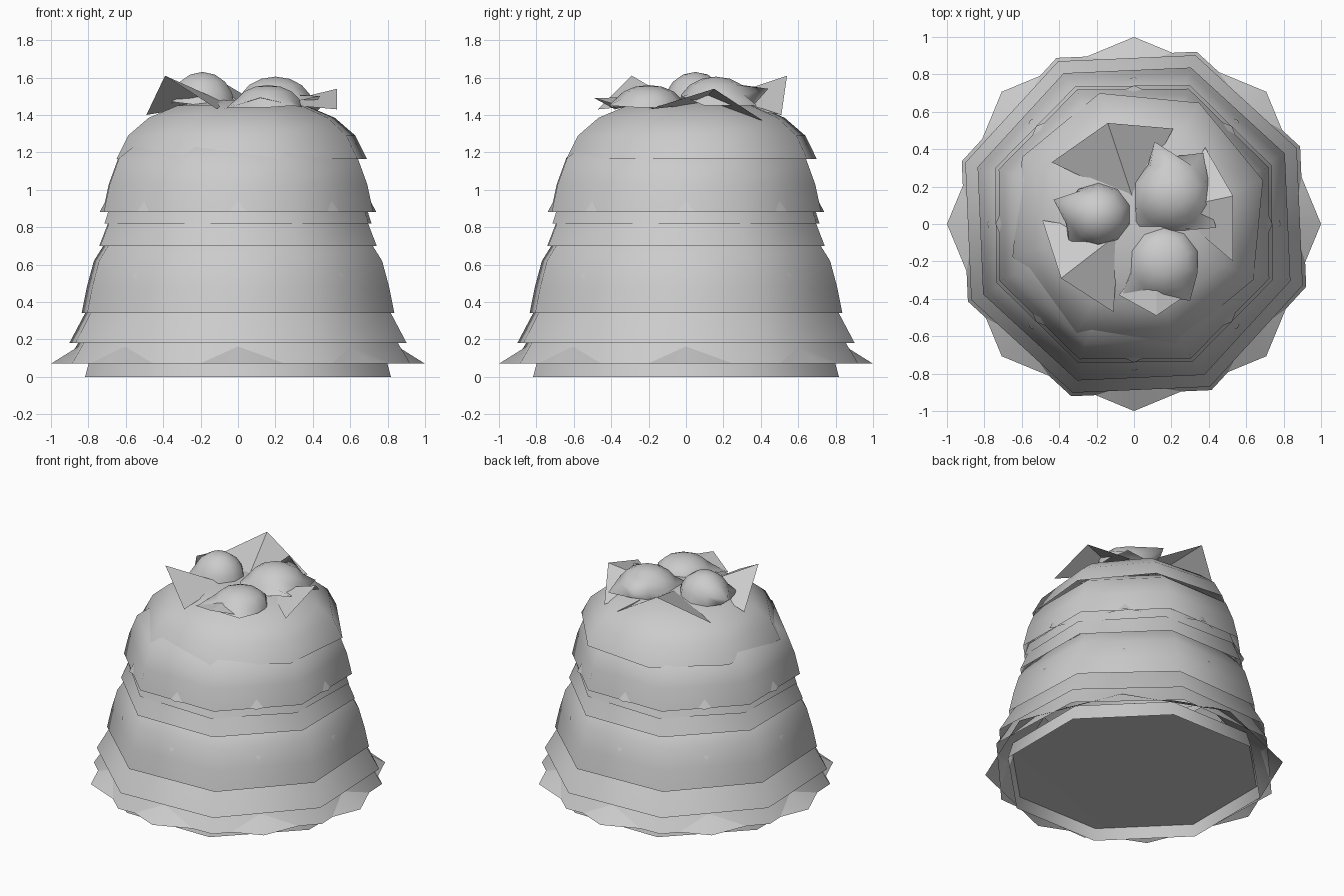
import bpy, bmesh, math
from mathutils import Vector

cube = bpy.data.objects.get("Cube")
if cube:
    bpy.data.objects.remove(cube)

SIDES = 8


def finish(name, bm, smooth=True):
    mesh = bpy.data.meshes.new(name)
    bm.to_mesh(mesh)
    bm.free()
    for p in mesh.polygons:
        p.use_smooth = smooth
    obj = bpy.data.objects.new(name, mesh)
    bpy.context.collection.objects.link(obj)
    return obj


def shell(name, profile, turn=25, centre=(0, 0), close=False):
    """Open octagonal ring lofted through (radius, height) pairs."""
    bm = bmesh.new()
    rings = []
    for r, z in profile:
        ring = []
        for i in range(SIDES):
            a = math.radians(turn) + math.tau * i / SIDES
            ring.append(bm.verts.new((centre[0] + r * math.cos(a),
                                      centre[1] + r * math.sin(a), z)))
        rings.append(ring)
    for low, high in zip(rings, rings[1:]):
        for i in range(SIDES):
            j = (i + 1) % SIDES
            bm.faces.new((low[i], low[j], high[j], high[i]))
    if close:
        bm.faces.new(rings[-1])
    return finish(name, bm)


def leaf(name, points):
    """Creased leaf: the first point is the root, the rest run along the rim."""
    bm = bmesh.new()
    root, *rim = [bm.verts.new(p) for p in points]
    for a, b in zip(rim, rim[1:]):
        f = bm.faces.new((root, a, b))
        f.normal_update()
        if f.normal.z < 0:
            f.normal_flip()
    return finish(name, bm, smooth=False)


def tuft(name, centre, size, tips=()):
    """Rounded upper half of a low ball, with some rim points pulled outwards."""
    bm = bmesh.new()
    bmesh.ops.create_uvsphere(bm, u_segments=10, v_segments=8, radius=1)
    low = [v for v in bm.verts if v.co.z < -0.1]
    bmesh.ops.delete(bm, geom=low, context='VERTS')
    for v in bm.verts:
        v.co = Vector(centre) + v.co * Vector(size)
    for tip in tips:
        target = Vector(tip)
        nearest = min(bm.verts, key=lambda v: (v.co - target).length)
        nearest.co = target
    return finish(name, bm)


# Base wall and recessed underside
shell("base_wall", [(0.885, 0), (0.85, 0.12)], turn=22.5)
underside = shell("underside", [(0.86, 0.08), (0.54, 0.085)], turn=22.5, close=True)
underside.data.flip_normals()

# Overlapping foliage tiers, from bottom to top
shell("pointed_skirt", [(1.0, 0.07), (0.76, 0.22)], turn=0)
shell("lowest_tier", [(0.98, 0.07), (0.91, 0.18), (0.84, 0.3)])
shell("low_tier", [(0.96, 0.18), (0.87, 0.34), (0.8, 0.45)])
shell("broad_tier", [(0.89, 0.34), (0.86, 0.48), (0.82, 0.62), (0.76, 0.71), (0.68, 0.8)])
shell("broad_tier_bumps", [(0.79, 0.42), (0.785, 0.55), (0.7, 0.61)], turn=0)
shell("narrow_tier", [(0.80, 0.70), (0.75, 0.82), (0.7, 0.95)], turn=23)
shell("thin_tier", [(0.765, 0.82), (0.73, 0.92)], turn=21)
shell("upper_tier", [(0.78, 0.88), (0.745, 1.03), (0.69, 1.17), (0.58, 1.25)], turn=23)
shell("upper_tier_points", [(0.74, 0.88), (0.66, 1.03)], turn=0)
shell("crown", [(0.70, 1.165), (0.635, 1.29), (0.52, 1.385), (0.36, 1.45), (0.15, 1.48)],
      turn=17, centre=(0.02, 0.03), close=True)

# Flat leaves around the top
leaf("left_leaf", [(0.2, 0.08, 1.46), (0.53, -0.2, 1.43), (0.53, 0.15, 1.54), (0.38, 0.41, 1.37)])
leaf("back_leaf", [(0, 0.12, 1.47), (0.13, 0.36, 1.45), (0.21, 0.51, 1.4),
                   (-0.14, 0.54, 1.61), (-0.44, 0.33, 1.42)])
leaf("right_leaf", [(-0.08, -0.05, 1.47), (-0.49, 0.02, 1.4), (-0.39, -0.29, 1.61), (-0.11, -0.47, 1.43)])
leaf("front_leaf", [(0.12, -0.1, 1.5), (-0.08, -0.38, 1.43), (0.12, -0.49, 1.49), (0.31, -0.36, 1.45)])

# Rounded tufts on the crown
tuft("right_tuft", (-0.19, 0.05, 1.45), (0.18, 0.17, 0.18),
     [(-0.43, 0.13, 1.51), (-0.35, -0.1, 1.47)])
tuft("left_tuft", (0.2, 0.16, 1.45), (0.21, 0.2, 0.155),
     [(0.11, 0.44, 1.54), (0.44, -0.02, 1.5), (0.37, 0.38, 1.45), (0.01, -0.02, 1.47)])
tuft("front_tuft", (0.16, -0.2, 1.44), (0.19, 0.19, 0.12),
     [(-0.06, -0.37, 1.44), (0.3, -0.41, 1.45)])
